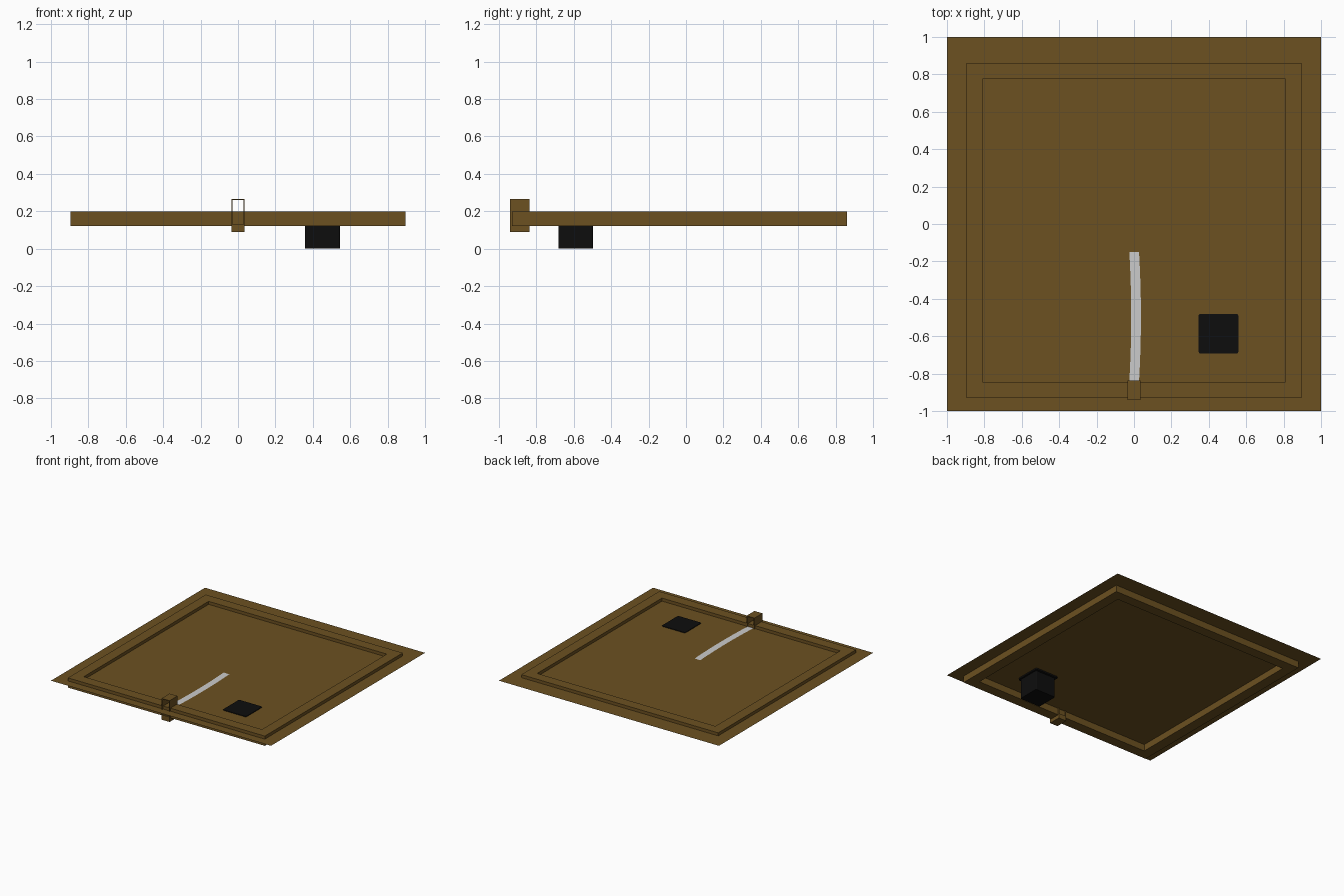
import bpy, bmesh
from mathutils import Vector

if "Cube" in bpy.data.objects:
    bpy.data.objects.remove(bpy.data.objects["Cube"])


def material(name, rgb):
    m = bpy.data.materials.new(name)
    m.diffuse_color = (*rgb, 1)
    m.use_nodes = True
    m.node_tree.nodes["Principled BSDF"].inputs["Base Color"].default_value = m.diffuse_color
    return m


BROWN = material("brown", (0.15, 0.082, 0.015))
BLACK = material("black", (0.004, 0.004, 0.004))
SHEET_Z = 0.175


def finish(name, bm, mat=None):
    me = bpy.data.meshes.new(name)
    bmesh.ops.recalc_face_normals(bm, faces=bm.faces)
    bm.to_mesh(me)
    bm.free()
    ob = bpy.data.objects.new(name, me)
    bpy.context.collection.objects.link(ob)
    if mat:
        me.materials.append(mat)
    return ob


def box(name, lo, hi, mat, round_corners=0):
    bm = bmesh.new()
    bmesh.ops.create_cube(bm, size=1)
    for v in bm.verts:
        v.co = Vector([(a + b) / 2 + c * (b - a) for a, b, c in zip(lo, hi, v.co)])
    if round_corners:
        edges = [e for e in bm.edges if abs(e.verts[0].co.z - e.verts[1].co.z) > 1e-4]
        bmesh.ops.bevel(bm, geom=edges, offset=round_corners, segments=3,
                        profile=0.5, affect='EDGES')
    return finish(name, bm, mat)


def ring(name, outer, inner, lo, hi, place, mat):
    """Rectangular loop: outer and inner are (u0, v0, u1, v1), extruded lo to hi."""
    bm = bmesh.new()

    def loop(r, w):
        u0, v0, u1, v1 = r
        return [bm.verts.new(place(u, v, w)) for u, v in
                ((u0, v0), (u1, v0), (u1, v1), (u0, v1))]
    loops = [loop(outer, lo), loop(outer, hi), loop(inner, hi), loop(inner, lo)]
    for k in range(4):
        a, b = loops[k], loops[(k + 1) % 4]
        for i in range(4):
            j = (i + 1) % 4
            bm.faces.new((a[i], a[j], b[j], b[i]))
    return finish(name, bm, mat)


# Thin ground sheet
bm = bmesh.new()
bmesh.ops.create_grid(bm, x_segments=1, y_segments=1, size=1)
bmesh.ops.translate(bm, verts=bm.verts, vec=(0, 0, SHEET_Z))
finish("base_sheet", bm, BROWN)

# Raised border frame passing through the sheet
ring("border_frame", (-0.895, -0.93, 0.895, 0.86), (-0.81, -0.845, 0.81, 0.775),
     0.12, 0.20, lambda u, v, w: (u, v, w), BROWN)

# Open loop at the front of the frame
ring("front_loop", (-0.036, 0.09, 0.036, 0.265), (-0.029, 0.13, 0.029, 0.260),
     -0.94, -0.837, lambda u, v, w: (u, w, v), BROWN)

# Gently curved grey strip
bm = bmesh.new()
prev = None
N = 12
for i in range(N + 1):
    t = i / N
    x = 0.001 + 0.010 * (1 - (2 * t - 1) ** 2)
    y = -0.84 + 0.69 * t
    pair = [bm.verts.new((x + s * 0.026, y, SHEET_Z + 0.003)) for s in (-1, 1)]
    if prev:
        bm.faces.new((prev[0], prev[1], pair[1], pair[0]))
    prev = pair
finish("curved_strip", bm)

# Black block hanging under the sheet, with a wider cap
box("block_body", (0.358, -0.682, 0), (0.545, -0.498, 0.165), BLACK, 0.008)
box("block_cap", (0.345, -0.693, 0.163), (0.558, -0.48, 0.180), BLACK, 0.012)
